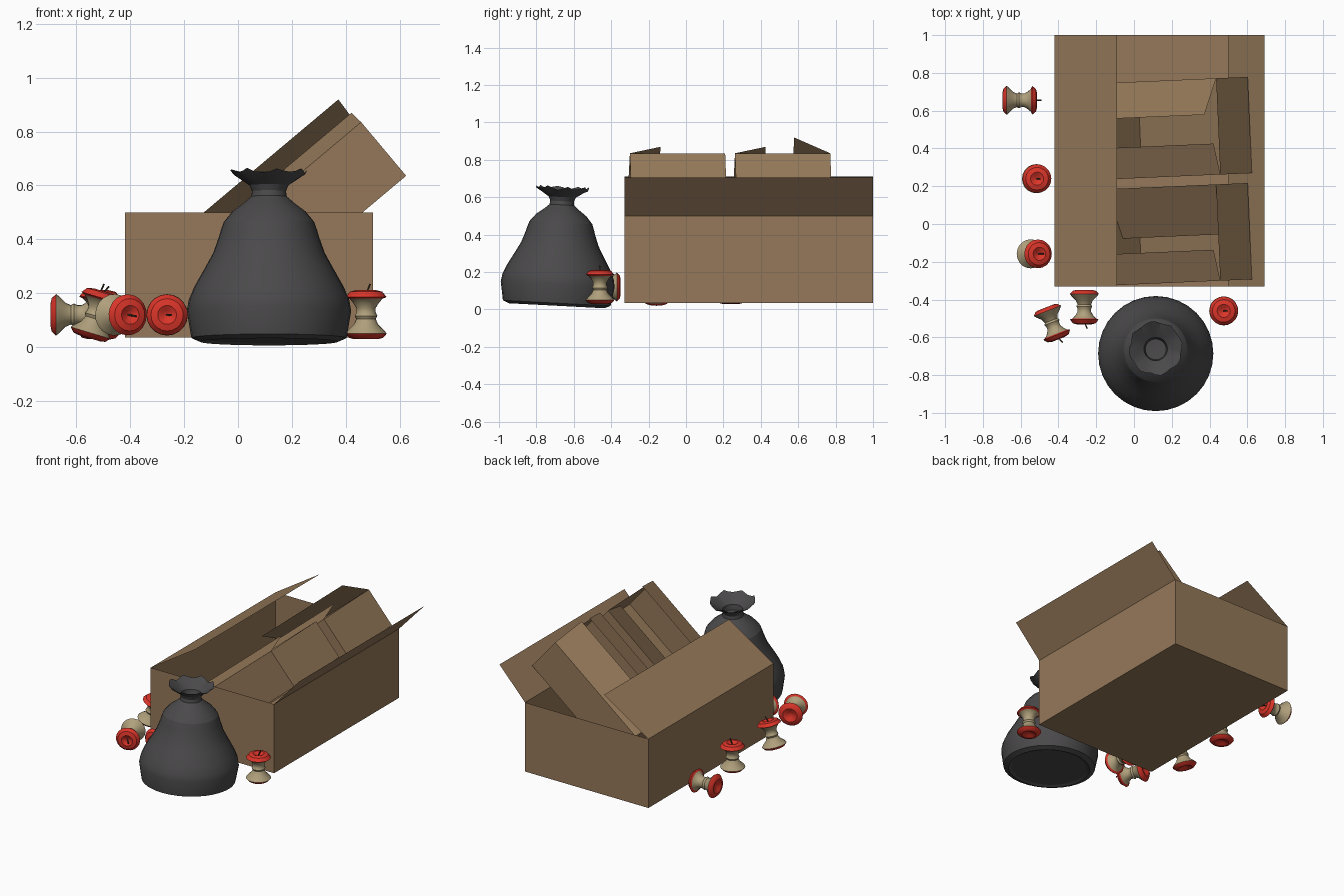
import bpy, bmesh, math, random
from mathutils import Vector, Matrix

if "Cube" in bpy.data.objects:
    bpy.data.objects.remove(bpy.data.objects["Cube"])

random.seed(4)


def material(name, rgb):
    m = bpy.data.materials.new(name)
    m.diffuse_color = (*rgb, 1)
    m.use_nodes = True
    m.node_tree.nodes["Principled BSDF"].inputs["Base Color"].default_value = m.diffuse_color
    return m


CARD = material("cardboard", (0.30, 0.19, 0.10))
BAG = material("bag_plastic", (0.07, 0.067, 0.07))
RED = material("apple_skin", (0.70, 0.035, 0.022))
FLESH = material("apple_flesh", (0.43, 0.35, 0.20))
STEM = material("stem_brown", (0.06, 0.05, 0.03))


def finish(bm, name, mats, smooth=None):
    me = bpy.data.meshes.new(name)
    bm.to_mesh(me)
    bm.free()
    ob = bpy.data.objects.new(name, me)
    bpy.context.collection.objects.link(ob)
    for m in mats:
        me.materials.append(m)
    if smooth:
        bpy.ops.object.select_all(action='DESELECT')
        ob.select_set(True)
        bpy.context.view_layer.objects.active = ob
        bpy.ops.object.shade_smooth_by_angle(angle=math.radians(smooth))
    return ob


def open_box(name, lo, hi, flaps, matrix=None):
    """Thin-walled box without a lid; each flap is (edge points, offset)."""
    bm = bmesh.new()
    (x0, y0, z0), (x1, y1, z1) = lo, hi
    base = [(x0, y0), (x1, y0), (x1, y1), (x0, y1)]
    low = [bm.verts.new((*p, z0)) for p in base]
    top = [bm.verts.new((*p, z1)) for p in base]
    bm.faces.new(low[::-1])
    for i in range(4):
        j = (i + 1) % 4
        bm.faces.new((low[i], low[j], top[j], top[i]))
    # flap i is hinged on the rim edge from corner i to corner i+1
    for i, offset in flaps:
        a, b = top[i], top[(i + 1) % 4]
        tips = [bm.verts.new(v.co + Vector(offset)) for v in (b, a)]
        bm.faces.new((a, b, *tips))
    if matrix:
        bm.transform(matrix)
    return finish(bm, name, [CARD])


def lathe(profile, sides, mat_of=lambda i: 0):
    """Spin (radius, height) points around z; mat_of picks a slot per band."""
    bm = bmesh.new()
    rings = []
    for r, z in profile:
        n = sides if r > 0 else 1
        rings.append([bm.verts.new((r * math.cos(math.tau * k / sides),
                                    r * math.sin(math.tau * k / sides), z)) for k in range(n)])
    for i, (a, b) in enumerate(zip(rings, rings[1:])):
        for k in range(sides):
            j = (k + 1) % sides
            quad = [a[k % len(a)], a[j % len(a)], b[j % len(b)], b[k % len(b)]]
            f = bm.faces.new(list(dict.fromkeys(quad)))
            f.material_index = mat_of(i)
    return bm, rings


# large carton with two raised long flaps
open_box("large_box", (-0.42, -0.33, 0.035), (0.50, 1.0, 0.50),
         [(1, (0.19, 0, 0.205)), (3, (0.33, 0, 0.21))])

# two small cartons leaning inside it, front and back flaps half open
tilt = Matrix.Rotation(math.radians(2.5), 4, 'Z') @ Matrix.Rotation(math.radians(-40), 4, 'Y')
for name, y, back_flap in (("small_box_front", -0.30, (0, -0.265, -0.12)),
                           ("small_box_back", 0.262, (0, -0.19, 0.11))):
    open_box(name, (-0.76, 0, -0.26), (0, 0.51, 0),
             [(0, (0, 0.165, 0.045)), (2, back_flap)],
             Matrix.Translation((0.457, y, 0.835)) @ tilt)

# tied rubbish bag with a crinkled mouth
bag_profile = [(0, 0.008), (0.235, 0.008), (0.255, 0), (0.288, 0.014), (0.305, 0.115),
               (0.298, 0.155), (0.277, 0.205), (0.24, 0.27), (0.207, 0.33), (0.184, 0.395),
               (0.18, 0.41), (0.168, 0.445), (0.135, 0.485), (0.095, 0.515), (0.066, 0.54),
               (0.063, 0.56), (0.073, 0.582), (0.115, 0.61), (0.14, 0.63),
               (0.10, 0.605), (0.062, 0.578), (0.055, 0.545), (0, 0.54)]
bm, rings = lathe(bag_profile, 32)
for k, v in enumerate(rings[18]):
    wave = math.sin(k / 32 * math.tau * 8)
    v.co.z += 0.009 * wave + random.uniform(-0.006, 0.006)
    s = 1 + 0.04 * wave + random.uniform(-0.02, 0.02)
    v.co.x *= s
    v.co.y *= s
bag = finish(bm, "rubbish_bag", [BAG], 20)
bag.location = (0.115, -0.692, 0.02)
bag.rotation_euler.x = math.radians(-3)

# eaten apple cores: origin at the middle, stem end along local +z
core_profile = [(0, -0.07), (0.02, -0.08), (0.045, -0.09), (0.062, -0.086), (0.077, -0.07),
                (0.068, -0.058), (0.045, -0.036), (0.036, -0.015), (0.042, -0.004),
                (0.036, 0.008), (0.036, 0.025), (0.048, 0.045), (0.062, 0.06),
                (0.076, 0.066), (0.060, 0.086), (0.035, 0.092), (0.015, 0.08), (0, 0.072)]


def apple_core(name, loc, axis):
    bm, _ = lathe(core_profile, 20, lambda i: 1 if 4 <= i < 12 else 0)
    # leaning stem
    first = len(bm.faces)
    m = Matrix.Translation((0.006, 0, 0.092)) @ Matrix.Rotation(0.4, 4, 'Y')
    bmesh.ops.create_cone(bm, cap_ends=True, segments=6, radius1=0.003, radius2=0.004,
                          depth=0.05, matrix=m)
    bm.faces.ensure_lookup_table()
    for f in bm.faces[first:]:
        f.material_index = 2
    ob = finish(bm, name, [RED, FLESH, STEM], 35)
    ob.location = loc
    ob.rotation_euler = Vector((0, 0, 1)).rotation_difference(Vector(axis)).to_euler()


cores = [((0.475, -0.46, 0.12), (0, 0, 1)),
         ((-0.515, 0.24, 0.12), (0.02, 0, 1)),
         ((-0.605, 0.655, 0.12), (1, 0, 0)),
         ((-0.527, -0.158, 0.12), (0.30, 0, 1)),
         ((-0.433, -0.525, 0.12), (0.36, -0.93, 0)),
         ((-0.263, -0.44, 0.12), (0, -1, 0))]
for i, (loc, axis) in enumerate(cores):
    apple_core(f"apple_core_{i + 1}", loc, axis)
